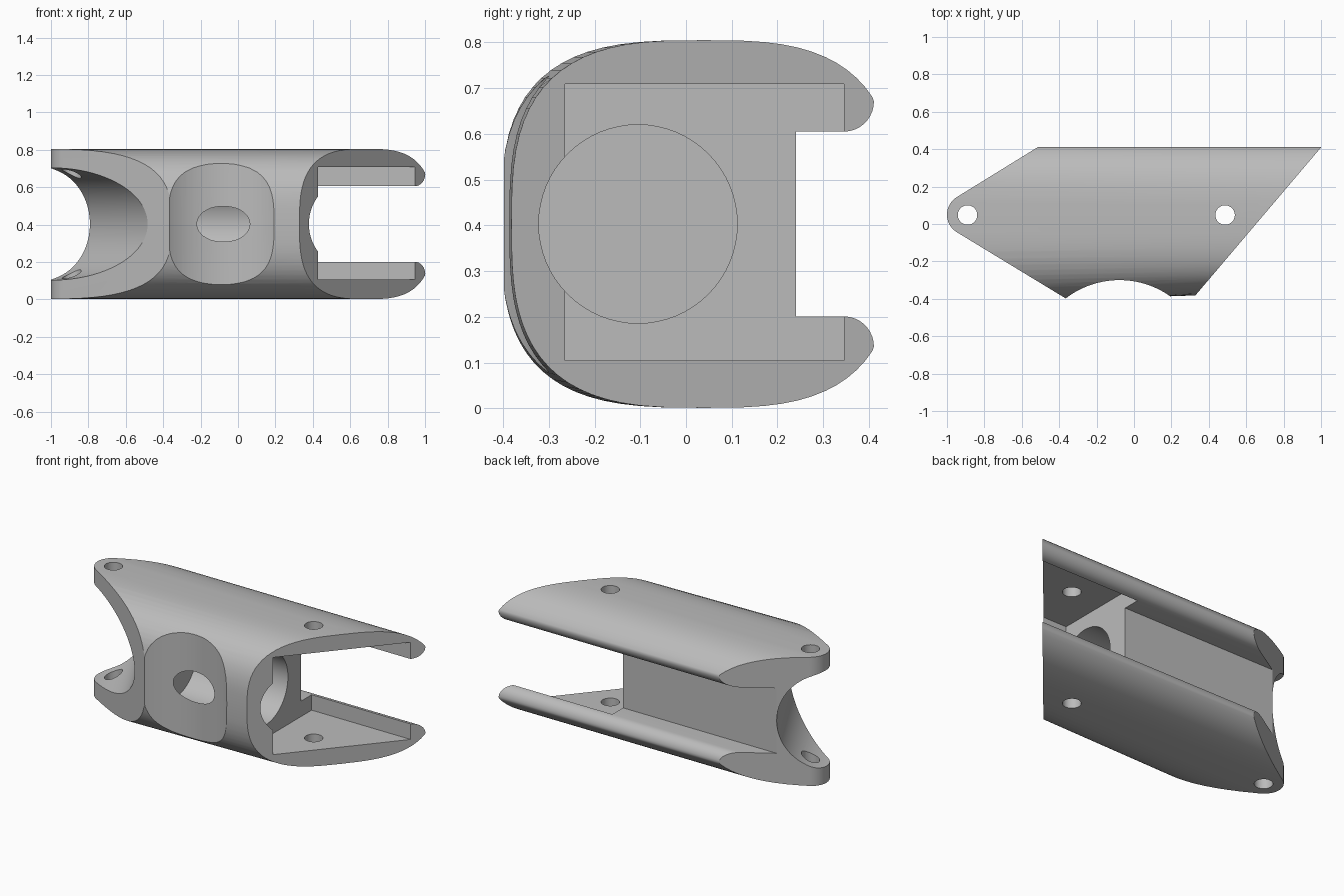
import bpy, bmesh
from math import sin, cos, pi, radians
from mathutils import Vector, Matrix

cube = bpy.data.objects.get("Cube")
if cube:
    bpy.data.objects.remove(cube, do_unlink=True)

MID = 0.403  # height of the symmetry plane

metal = bpy.data.materials.new("plain_grey")
metal.use_nodes = True
grey = (0.5, 0.5, 0.5, 1)
metal.diffuse_color = grey
metal.node_tree.nodes["Principled BSDF"].inputs["Base Color"].default_value = grey


def prism(name, points, depth):
    """Extrude a closed outline of 3D points along a depth vector."""
    bm = bmesh.new()
    face = bm.faces.new([bm.verts.new(p) for p in points])
    ext = bmesh.ops.extrude_face_region(bm, geom=[face])
    verts = [g for g in ext["geom"] if isinstance(g, bmesh.types.BMVert)]
    bmesh.ops.translate(bm, verts=verts, vec=depth)
    bmesh.ops.recalc_face_normals(bm, faces=bm.faces)
    mesh = bpy.data.meshes.new(name)
    bm.to_mesh(mesh)
    bm.free()
    mesh.materials.append(metal)
    obj = bpy.data.objects.new(name, mesh)
    bpy.context.collection.objects.link(obj)
    return obj


def rod(name, start, end, radius, sides=64):
    """Cylinder between two points."""
    start, axis = Vector(start), Vector(end) - Vector(start)
    turn = axis.to_track_quat("Z", "Y")
    ring = [start + turn @ Vector((radius * cos(2 * pi * i / sides),
                                   radius * sin(2 * pi * i / sides), 0)) for i in range(sides)]
    return prism(name, ring, axis)


def combine(target, tool, operation):
    mod = target.modifiers.new(tool.name, "BOOLEAN")
    mod.operation, mod.object, mod.solver = operation, tool, "EXACT"
    tool.hide_render = True
    bpy.context.view_layer.objects.active = target
    bpy.ops.object.modifier_apply(modifier=mod.name)
    bpy.data.objects.remove(tool, do_unlink=True)


# Lower half of the section: front bulge, back lobe, slot edge
half = []
steps = 36
for i in range(1, steps + 1):
    a = pi + pi * i / steps
    c, s = cos(a), sin(a)
    width = 0.445 if c < 0 else 0.42
    y = 0.04 + width * abs(c) ** (2 / 3) * (1 if c > 0 else -1)
    z = -0.402 * abs(s) ** (2 / 3)
    if c > 0 and z > -0.268:
        break
    half.append((y, z))
half += [(0.345 + 0.066 * cos(a), -0.268 + 0.066 * sin(a))
         for a in (radians(10 * k) for k in range(10))]
half.append((0.24, -0.202))
section = [(-0.405, 0)] + half + [(y, -z) for y, z in reversed(half)]
body = prism("bracket_body", [(-1.1, y, MID + z) for y, z in section], (2.3, 0, 0))

# Slight taper of the front towards the slanted end
for v in body.data.vertices:
    if v.co.y < 0:
        v.co.y *= 1 - 0.083 * (v.co.x + 0.36)

# Plan outline with rounded nose, angled flanks and slanted end
nose = [(-0.89 + 0.11 * cos(a), 0.05 + 0.11 * sin(a))
        for a in (radians(120 + 5 * k) for k in range(25))]
plan = nose + [(0, -0.62), (0.126, -0.62), (1.166, 0.605), (-0.2, 0.605)]
combine(body, prism("plan_cutter", [(x, y, -0.2) for x, y in plan], (0, 0, 1.2)), "INTERSECT")

# Tube scoop across the nose
axis = Vector((-0.48, 0.88, 0))
centre = Vector((-0.744, -0.474, MID))
combine(body, rod("scoop_cutter", centre - axis, centre + axis * 1.6, 0.3, 96), "DIFFERENCE")

# Rectangular pocket behind the slanted end
pocket = [(0.265, y, z) for y, z in ((-0.265, 0.105), (0.345, 0.105), (0.345, 0.709), (-0.265, 0.709))]
combine(body, prism("pocket_cutter", pocket, (1, 0, 0)), "DIFFERENCE")

# Blind bore along the body, then the hollow that breaks into it
combine(body, rod("bore_cutter", (-0.36, -0.105, MID), (1.2, -0.105, MID), 0.217), "DIFFERENCE")
combine(body, rod("hollow_cutter", (-0.078, -0.77, -0.2), (-0.078, -0.77, 1), 0.47, 128), "DIFFERENCE")

# Vertical bolt holes
for x in (-0.89, 0.487):
    combine(body, rod("bolt_cutter", (x, 0.048, -0.2), (x, 0.048, 1), 0.052, 40), "DIFFERENCE")

# Smooth curved walls, crisp edges
bpy.ops.object.select_all(action="DESELECT")
body.select_set(True)
bpy.context.view_layer.objects.active = body
bpy.ops.object.shade_smooth_by_angle(angle=radians(25))
